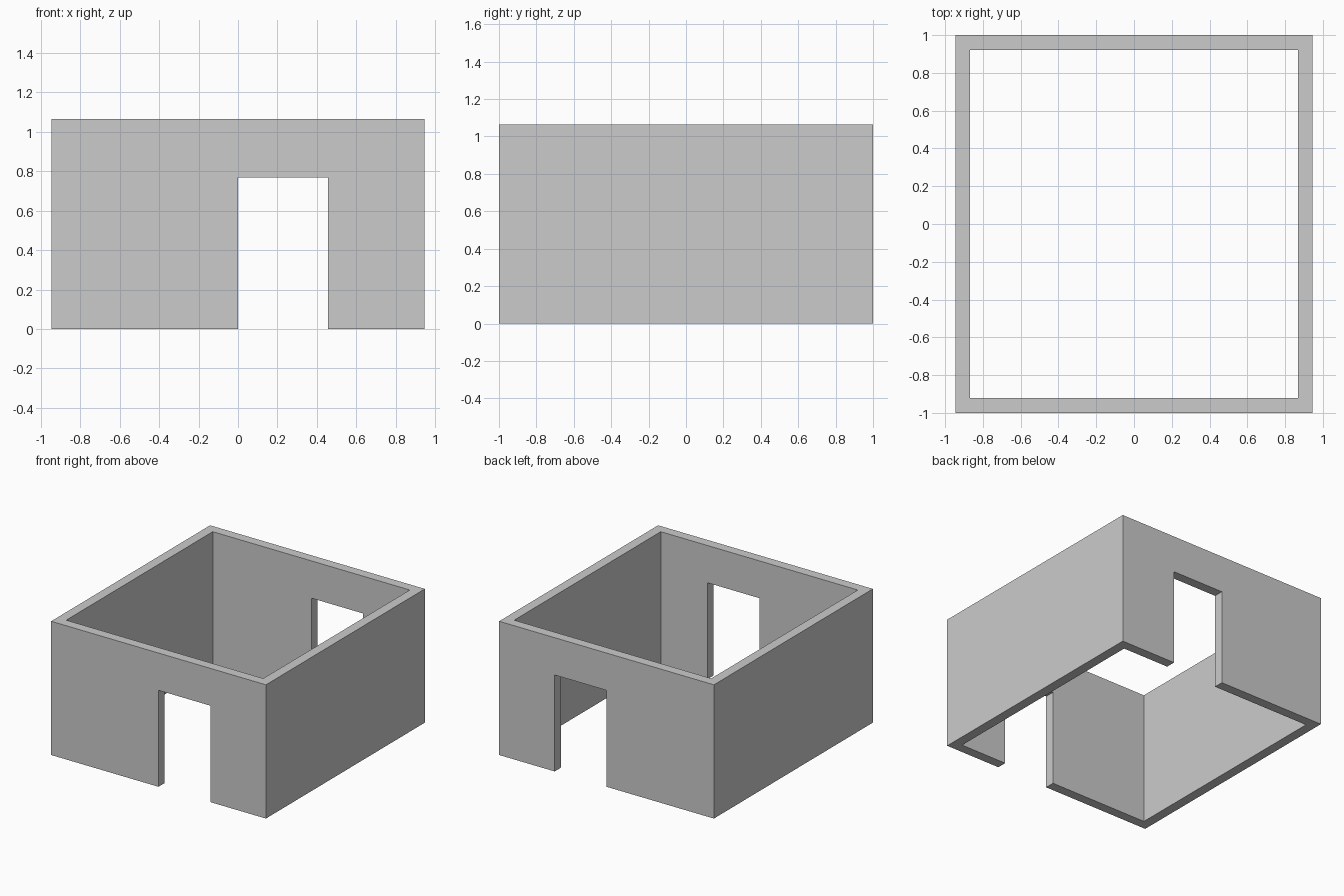
import bpy

if "Cube" in bpy.data.objects:
    bpy.data.objects.remove(bpy.data.objects["Cube"])

HALF_X, HALF_Y, HEIGHT, WALL = 0.946, 1.0, 1.065, 0.078
DOOR_LEFT, DOOR_RIGHT, DOOR_TOP = 0.0, 0.457, 0.768


def box(name, low, high):
    centre = [(a + b) / 2 for a, b in zip(low, high)]
    bpy.ops.mesh.primitive_cube_add(size=1, location=centre)
    obj = bpy.context.object
    obj.name = name
    obj.scale = [b - a for a, b in zip(low, high)]
    bpy.ops.object.transform_apply(location=True, rotation=False, scale=True)
    return obj


def cut(target, cutter):
    cutter.hide_render = True
    mod = target.modifiers.new(cutter.name, 'BOOLEAN')
    mod.operation = 'DIFFERENCE'
    mod.solver = 'EXACT'
    mod.object = cutter
    bpy.context.view_layer.objects.active = target
    bpy.ops.object.modifier_apply(modifier=mod.name)
    bpy.data.objects.remove(cutter)


# Four walls as one solid block
walls = box("room_walls", (-HALF_X, -HALF_Y, 0), (HALF_X, HALF_Y, HEIGHT))

# Open interior, without floor or ceiling
cut(walls, box("interior_cutter",
               (WALL - HALF_X, WALL - HALF_Y, -0.5),
               (HALF_X - WALL, HALF_Y - WALL, HEIGHT + 0.5)))

# Matching doorways through the front and back walls
cut(walls, box("doorway_cutter",
               (DOOR_LEFT, -HALF_Y - 0.5, -0.5),
               (DOOR_RIGHT, HALF_Y + 0.5, DOOR_TOP)))
